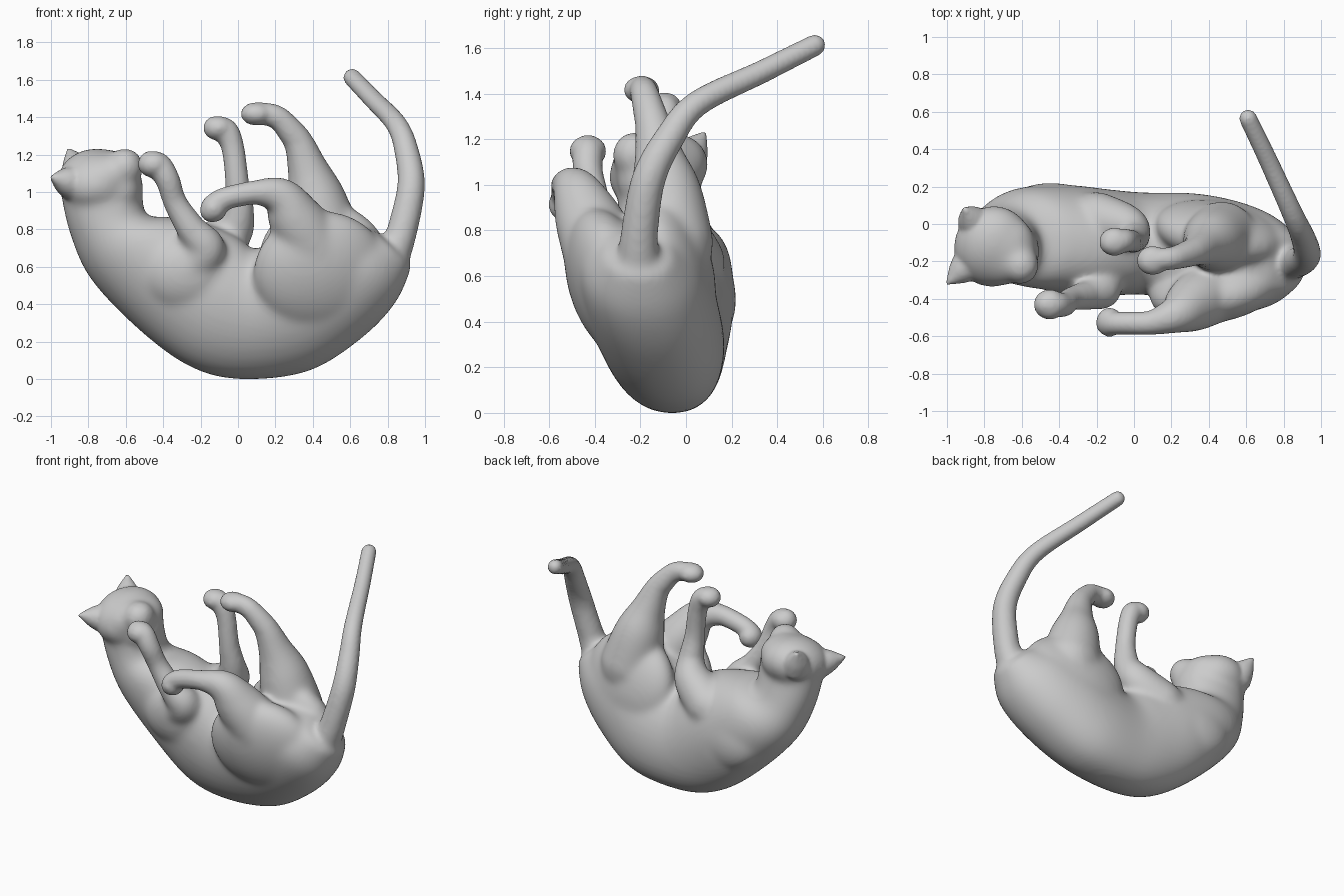
import bpy, bmesh, math
from mathutils import Vector, Matrix

if "Cube" in bpy.data.objects:
    bpy.data.objects.remove(bpy.data.objects["Cube"])

soft, crisp = [], []      # parts melted into the body / parts kept at full shape


def spline(rows, steps):
    """Catmull-Rom interpolation of rows of numbers."""
    out = []
    n = len(rows)
    for i in range(n - 1):
        p = [Vector(rows[max(0, min(n - 1, i + k))]) for k in (-1, 0, 1, 2)]
        for s in range(steps):
            t = s / steps
            out.append(0.5 * (2 * p[1] + (p[2] - p[0]) * t
                              + (2 * p[0] - 5 * p[1] + 4 * p[2] - p[3]) * t * t
                              + (3 * p[1] - p[0] - 3 * p[2] + p[3]) * t ** 3))
    out.append(Vector(rows[-1]))
    return out


def add(name, bm, group):
    me = bpy.data.meshes.new(name)
    bm.to_mesh(me)
    bm.free()
    ob = bpy.data.objects.new(name, me)
    bpy.context.collection.objects.link(ob)
    group.append(ob)


def loft(name, rings, group):
    """Closed skin over a list of point rings."""
    bm = bmesh.new()
    vs = [[bm.verts.new(p) for p in r] for r in rings]
    n = len(vs[0])
    for a, b in zip(vs, vs[1:]):
        for i in range(n):
            j = (i + 1) % n
            bm.faces.new((a[i], a[j], b[j], b[i]))
    bm.faces.new(vs[0][::-1])
    bm.faces.new(vs[-1])
    bmesh.ops.recalc_face_normals(bm, faces=bm.faces)
    add(name, bm, group)


def tube(name, rows, group):
    """Tapered round tube through (x, y, z, radius) with rounded ends."""
    c = [(p.xyz, p[3]) for p in spline(rows, 6)]
    d0 = (c[0][0] - c[1][0]).normalized()
    d1 = (c[-1][0] - c[-2][0]).normalized()
    angs = [math.radians(a) for a in (25, 50, 70, 85)]
    head = [(c[0][0] + d0 * c[0][1] * math.sin(a), c[0][1] * math.cos(a)) for a in reversed(angs)]
    tail = [(c[-1][0] + d1 * c[-1][1] * math.sin(a), c[-1][1] * math.cos(a)) for a in angs]
    c = head + c + tail
    rings, u = [], None
    for i, (p, r) in enumerate(c):
        t = (c[min(i + 1, len(c) - 1)][0] - c[max(i - 1, 0)][0]).normalized()
        u = t.orthogonal() if u is None else u - t * u.dot(t)
        u.normalize()
        v = t.cross(u)
        rings.append([p + r * (u * math.cos(k * math.tau / 20) + v * math.sin(k * math.tau / 20))
                      for k in range(20)])
    loft(name, rings, group)


def limb(name, rows, keep=2):
    """Whole limb melts into the body; its thin end is also kept crisp."""
    tube(name + "_root", rows, soft)
    tube(name, rows[keep:], crisp)


def blob(name, loc, rad, rot=(0, 0, 0), group=soft):
    bm = bmesh.new()
    bmesh.ops.create_uvsphere(bm, u_segments=28, v_segments=18, radius=1)
    m = Matrix.Translation(loc)
    for a, ax in zip(rot, 'XYZ'):
        m = m @ Matrix.Rotation(math.radians(a), 4, ax)
    bmesh.ops.transform(bm, matrix=m @ Matrix.Diagonal((*rad, 1)), verts=bm.verts)
    add(name, bm, group)


def fuse(group, name, voxel, rounds, swell):
    """Join parts and blend them into one smooth skin."""
    bpy.ops.object.select_all(action='DESELECT')
    for ob in group:
        ob.select_set(True)
    bpy.context.view_layer.objects.active = group[0]
    bpy.ops.object.join()
    ob = bpy.context.object
    ob.name = ob.data.name = name
    mod = ob.modifiers.new("fuse", 'REMESH')
    mod.mode = 'VOXEL'
    mod.voxel_size = voxel
    mod.use_smooth_shade = True
    mod = ob.modifiers.new("soften", 'SMOOTH')
    mod.factor, mod.iterations = .5, rounds
    mod = ob.modifiers.new("swell", 'DISPLACE')
    mod.strength, mod.mid_level = swell, 0
    bpy.ops.object.convert(target='MESH')
    return bpy.context.object


# torso: back point x,z / belly point x,z / y at back, y at belly / half width
sections = [
    (-.945, 1.00, -.515, 1.00, -.11, -.13, .17),
    (-.895, .78, -.49, .87, -.08, -.12, .20),
    (-.78, .53, -.35, .86, -.04, -.11, .26),
    (-.51, .25, -.16, .82, -.03, -.13, .28),
    (-.24, .06, .00, .75, -.055, -.14, .275),
    (.03, .00, .08, .69, -.06, -.15, .265),
    (.38, .045, .20, .73, -.07, -.18, .28),
    (.66, .22, .34, .80, -.13, -.20, .285),
    (.84, .41, .52, .83, -.18, -.22, .25),
    (.925, .60, .73, .79, -.20, -.215, .14)]
rings = []
for ox, oz, ix, iz, yo, yi, w in spline(sections, 5):
    ring = []
    for k in range(32):
        a = k * math.tau / 32
        f = (1 - math.cos(a)) / 2
        s = math.copysign(abs(math.sin(a)) ** .9, math.sin(a))
        ring.append((ox + (ix - ox) * f, yo + (yi - yo) * f + w * s, oz + (iz - oz) * f))
    rings.append(ring)
loft("torso", rings, soft)

# haunches and shoulders
blob("near_haunch", (.44, -.335, .57), (.36, .17, .33), (16, 0, 10))
blob("far_haunch", (.46, -.05, .63), (.35, .155, .32), (14, 0, -10))
blob("near_shoulder", (-.27, -.27, .56), (.24, .135, .21), (8, 0, 0))
blob("far_shoulder", (-.36, .06, .54), (.30, .14, .24), (12, 0, -12))

# legs
limb("near_front_leg", [(-.27, -.27, .58, .12), (-.17, -.345, .69, .105), (-.25, -.38, .80, .078),
                        (-.335, -.40, .94, .062), (-.375, -.43, 1.06, .064),
                        (-.42, -.43, 1.135, .068), (-.465, -.43, 1.15, .068)])
limb("far_front_leg", [(-.20, .03, .66, .14), (-.04, -.015, .78, .115), (.005, -.065, .90, .08),
                       (-.005, -.09, 1.05, .063), (-.025, -.09, 1.22, .06),
                       (-.06, -.09, 1.32, .064), (-.12, -.10, 1.34, .064)])
limb("near_hind_leg", [(.42, -.36, .68, .17), (.31, -.43, .85, .145), (.225, -.485, .975, .10),
                       (.08, -.53, .995, .062), (-.06, -.53, .965, .06),
                       (-.12, -.53, .93, .064), (-.14, -.53, .90, .064)], 3)
limb("far_hind_leg", [(.47, -.07, .74, .19), (.415, -.09, .97, .155), (.37, -.12, 1.13, .105),
                      (.315, -.15, 1.28, .075), (.22, -.18, 1.39, .062),
                      (.14, -.19, 1.415, .06), (.08, -.20, 1.415, .06)], 3)
# paws
for nm, loc, rad in (("near_front_paw", (-.45, -.43, 1.145), (.085, .08, .07)),
                     ("far_front_paw", (-.105, -.095, 1.34), (.08, .075, .063)),
                     ("near_hind_paw", (-.13, -.525, .91), (.07, .077, .072)),
                     ("far_hind_paw", (.10, -.195, 1.415), (.085, .077, .06))):
    blob(nm, loc, rad, group=crisp)

# tail
limb("tail", [(.80, -.205, .60, .10), (.875, -.205, .78, .08), (.925, -.165, 1.02, .073),
              (.905, -.075, 1.20, .065), (.85, .05, 1.355, .056), (.72, .335, 1.495, .05),
              (.61, .565, 1.61, .047)], 1)

# head and face
blob("head", (-.755, -.12, 1.06), (.205, .22, .16), (18, 0, -15))
blob("face", (-.70, -.14, 1.09), (.17, .19, .125), (10, 0, -20))
blob("chin", (-.62, -.15, 1.02), (.11, .15, .13))
blob("muzzle", (-.605, -.22, 1.13), (.095, .10, .10))
blob("nose", (-.585, -.225, 1.155), (.065, .07, .065), group=crisp)
# ears
for nm, base, tip in (("near_ear", (-.885, -.215, 1.045), (-.995, -.315, 1.075)),
                      ("far_ear", (-.85, .0, 1.10), (-.905, .08, 1.222))):
    b, t = Vector(base), Vector(tip)
    tube(nm, [(*b, .095), (*b.lerp(t, .45), .068), (*b.lerp(t, .8), .034), (*t, .014)], crisp)

# melt the masses together, then add the crisp ends and lightly blend
body = fuse(soft, "body", .015, 26, .004)
cat = fuse([body] + crisp, "cat", .012, 6, .001)
cat.location.z -= min(v.co.z for v in cat.data.vertices)
